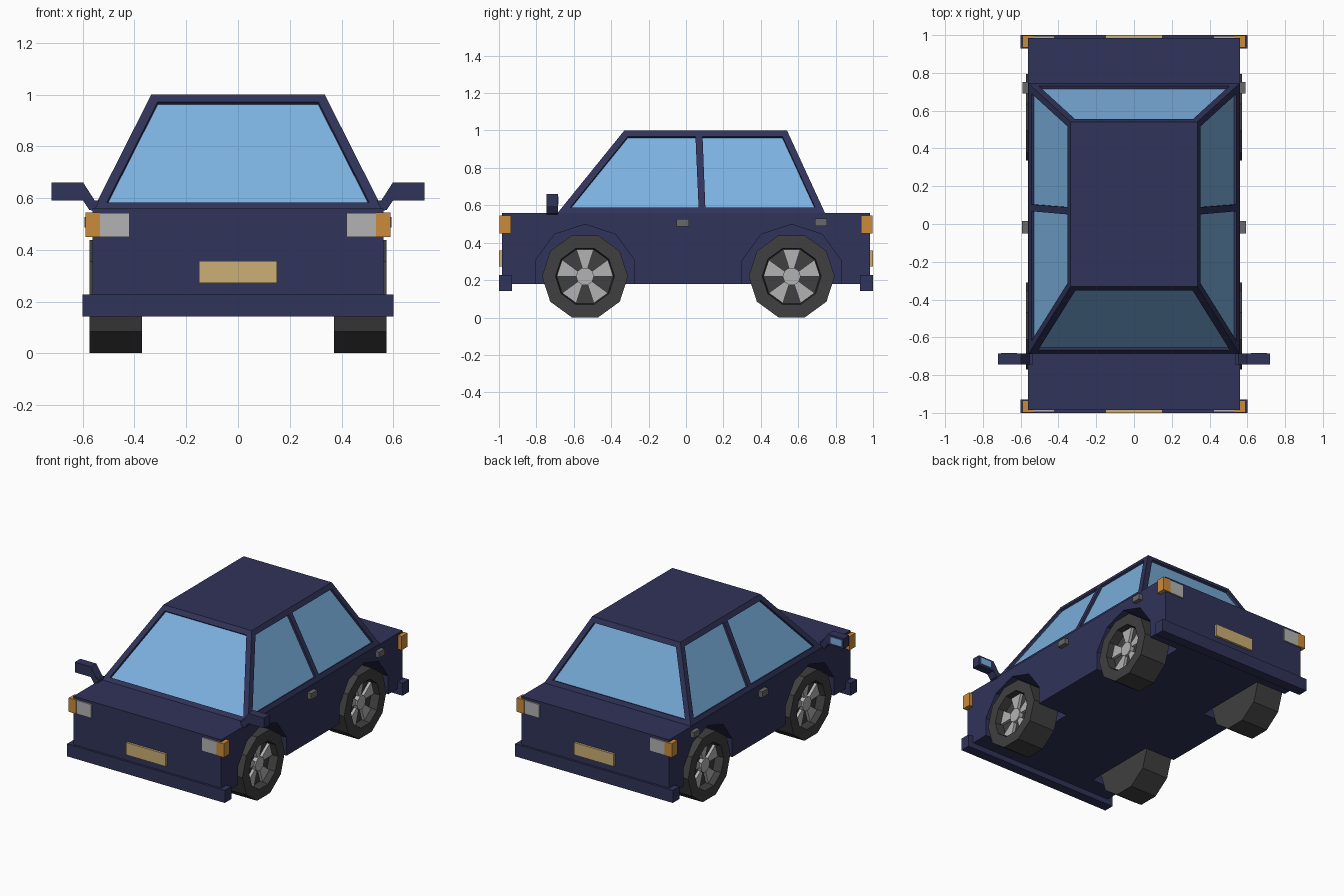
import bpy, bmesh, math
from mathutils import Vector

if "Cube" in bpy.data.objects:
    bpy.data.objects.remove(bpy.data.objects["Cube"])


def material(name, rgb):
    m = bpy.data.materials.new(name)
    m.diffuse_color = (*rgb, 1)
    m.use_nodes = True
    m.node_tree.nodes["Principled BSDF"].inputs["Base Color"].default_value = m.diffuse_color
    return m


NAVY = material("navy_paint", (0.03, 0.033, 0.1))
GLASS = material("glass", (0.2, 0.44, 0.74))
AMBER = material("amber", (0.6, 0.26, 0.045))
LAMP = material("lamp_grey", (0.45, 0.45, 0.45))
PLATE = material("plate_tan", (0.6, 0.43, 0.18))
TYRE = material("tyre", (0.05, 0.05, 0.05))
TRIM = material("trim_grey", (0.14, 0.14, 0.14))


def finish(name, bm, mats, mirror=""):
    bmesh.ops.recalc_face_normals(bm, faces=bm.faces[:])
    me = bpy.data.meshes.new(name)
    bm.to_mesh(me)
    bm.free()
    for m in mats:
        me.materials.append(m)
    ob = bpy.data.objects.new(name, me)
    bpy.context.collection.objects.link(ob)
    if mirror:
        mod = ob.modifiers.new("mirror", 'MIRROR')
        mod.use_axis = ['x' in mirror, 'y' in mirror, False]
    return ob


def extrude_profile(bm, pts, axis, a, b):
    """Profile (y,z) pulled along x, or (x,z) pulled along y."""
    place = (lambda p, t: (t, p[0], p[1])) if axis == 'x' else (lambda p, t: (p[0], t, p[1]))
    lo = [bm.verts.new(place(p, a)) for p in pts]
    hi = [bm.verts.new(place(p, b)) for p in pts]
    n = len(pts)
    bm.faces.new(lo[::-1])
    cap = bm.faces.new(hi)
    for i in range(n):
        bm.faces.new((lo[i], lo[(i + 1) % n], hi[(i + 1) % n], hi[i]))
    return cap


def box(name, x, y, z, mat, mirror=""):
    bm = bmesh.new()
    extrude_profile(bm, [(x[0], z[0]), (x[1], z[0]), (x[1], z[1]), (x[0], z[1])], 'y', *y)
    return finish(name, bm, [mat], mirror)


def decagon(y, z, r, turn):
    return [(y + r * math.cos(math.radians(turn + 36 * i)),
             z + r * math.sin(math.radians(turn + 36 * i))) for i in range(10)]


AXLES = {"front": -0.54, "rear": 0.565}
AXLE_Z = 0.22

# lower body with wheel wells cut out
body = box("lower_body", (-0.562, 0.562), (-0.985, 0.985), (0.18, 0.56), NAVY)
bm = bmesh.new()
for y in AXLES.values():
    for a, b in ((0.33, 0.7), (-0.7, -0.33)):
        extrude_profile(bm, decagon(y, AXLE_Z, 0.278, 18), 'x', a, b)
cutter = finish("wheel_well_cutter", bm, [NAVY])
cutter.hide_render = True
cutter.hide_viewport = True
cut = body.modifiers.new("wheel_wells", 'BOOLEAN')
cut.object = cutter
cut.operation = 'DIFFERENCE'
cut.solver = 'EXACT'

# cabin: tapered block with recessed windows on four sides
bm = bmesh.new()
base = [bm.verts.new((x, y, 0.555)) for x, y in
        ((-0.56, -0.69), (0.56, -0.69), (0.56, 0.745), (-0.56, 0.745))]
roof = [bm.verts.new((x, y, 1.0)) for x, y in
        ((-0.335, -0.33), (0.335, -0.33), (0.335, 0.54), (-0.335, 0.54))]
bm.faces.new(base[::-1])
bm.faces.new(roof)
panes = [bm.faces.new((base[i], base[(i + 1) % 4], roof[(i + 1) % 4], roof[i])) for i in range(4)]
bm.normal_update()
bmesh.ops.inset_individual(bm, faces=panes, thickness=0.036, use_even_offset=True)
bmesh.ops.inset_individual(bm, faces=panes, thickness=0.001, depth=-0.015, use_even_offset=True)
for f in panes:
    f.material_index = 1
finish("cabin", bm, [NAVY, GLASS])

# door pillars between the side windows
bm = bmesh.new()
for z, ys in ((0.575, (0.068, 0.104)), (0.98, (0.05, 0.088))):
    xs = 0.56 - (z - 0.555) * 0.225 / 0.445
    for y in ys:
        for dx in (0, -0.03):
            bm.verts.new((xs + dx, y, z))
bmesh.ops.convex_hull(bm, input=bm.verts[:])
finish("door_pillar", bm, [NAVY], 'x')

# wheels: ten-sided tyre, dished rim, five spokes, hub
for end, y in AXLES.items():
    bm = bmesh.new()
    cap = extrude_profile(bm, decagon(y, AXLE_Z, 0.23, 0), 'x', 0.37, 0.573)
    bm.normal_update()
    bmesh.ops.inset_individual(bm, faces=[cap], thickness=0.069, use_even_offset=True)
    wall = bmesh.ops.inset_individual(bm, faces=[cap], thickness=0.006, depth=-0.06,
                                      use_even_offset=True)["faces"]
    dish = bmesh.ops.inset_individual(bm, faces=[cap], thickness=0.098,
                                      use_even_offset=True)["faces"]
    spokes = []
    for f in dish:
        c = f.calc_center_median()
        angle = math.degrees(math.atan2(c.z - AXLE_Z, c.y - y)) - 90
        if round(angle / 36) % 2 == 0:
            f.material_index = 1
            spokes.append(f)
    cap.material_index = 1
    for faces, height in ((spokes, 0.02), ([cap], 0.03)):
        raised = bmesh.ops.extrude_discrete_faces(bm, faces=faces)["faces"]
        bmesh.ops.translate(bm, vec=Vector((height, 0, 0)),
                            verts=list({v for f in raised for v in f.verts}))
    finish(end + "_wheel", bm, [TYRE, LAMP], 'x')

# bumpers, number plates and lamps at both ends
box("bumper", (-0.6, 0.6), (-1.0, -0.93), (0.142, 0.228), NAVY, 'y')
box("plate", (-0.15, 0.15), (-1.0, -0.98), (0.272, 0.357), PLATE, 'y')
box("head_lamp", (0.42, 0.533), (-0.995, -0.95), (0.45, 0.543), LAMP, 'xy')
box("corner_lamp", (0.533, 0.59), (-0.997, -0.935), (0.45, 0.545), AMBER, 'xy')

# door handles
box("front_door_handle", (0.55, 0.592), (-0.05, 0.017), (0.487, 0.528), TRIM, 'x')
box("rear_door_handle", (0.55, 0.59), (0.69, 0.753), (0.49, 0.53), TRIM, 'x')

# door mirrors
bm = bmesh.new()
extrude_profile(bm, [(0.535, 0.59), (0.555, 0.55), (0.575, 0.555), (0.598, 0.59),
                     (0.72, 0.59), (0.72, 0.66), (0.598, 0.66), (0.553, 0.59)],
                'y', -0.745, -0.685)
finish("door_mirror", bm, [NAVY], 'x')
box("mirror_glass", (0.62, 0.705), (-0.69, -0.682), (0.603, 0.647), GLASS, 'x')
